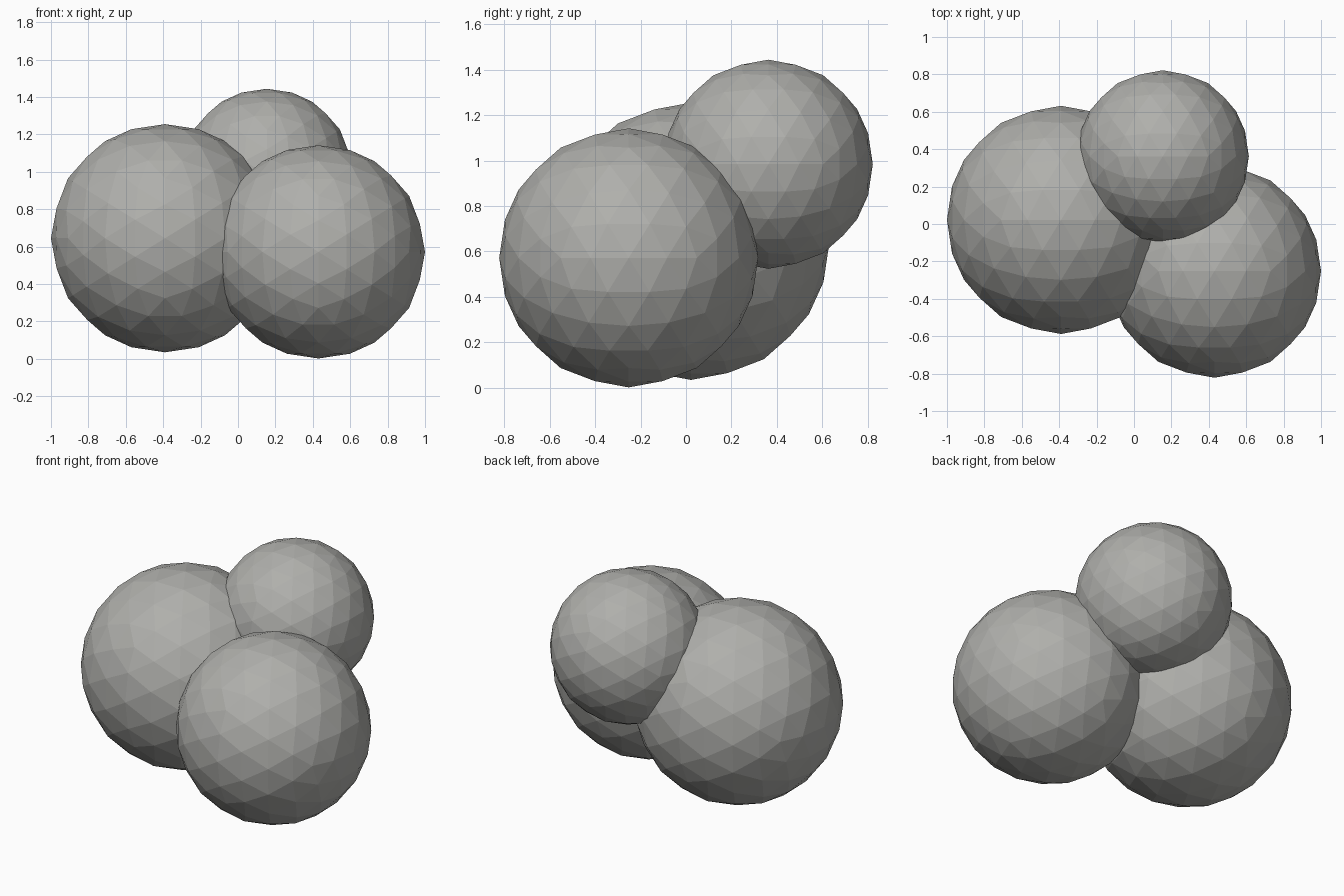
import bpy
import math

if "Cube" in bpy.data.objects:
    bpy.data.objects.remove(bpy.data.objects["Cube"])

# Dull grey for all balls
grey = bpy.data.materials.new("dull_grey")
grey.diffuse_color = (0.43, 0.43, 0.41, 1)
grey.use_nodes = True
grey.node_tree.nodes["Principled BSDF"].inputs["Base Color"].default_value = grey.diffuse_color

# Three overlapping low-poly balls: name, centre, radius
balls = [
    ("large_ball", (-0.39, 0.022, 0.645), 0.61),
    ("medium_ball", (0.43, -0.252, 0.572), 0.57),
    ("small_upper_ball", (0.154, 0.362, 0.984), 0.46),
]

# Tilt so that an edge, not a corner, of the base icosahedron lies on top
tilt = (0, -math.atan(2) / 2, 0)

for name, centre, radius in balls:
    bpy.ops.mesh.primitive_ico_sphere_add(subdivisions=3, radius=radius,
                                          location=centre, rotation=tilt)
    ball = bpy.context.object
    ball.name = name
    ball.data.materials.append(grey)
    bpy.ops.object.shade_flat()
